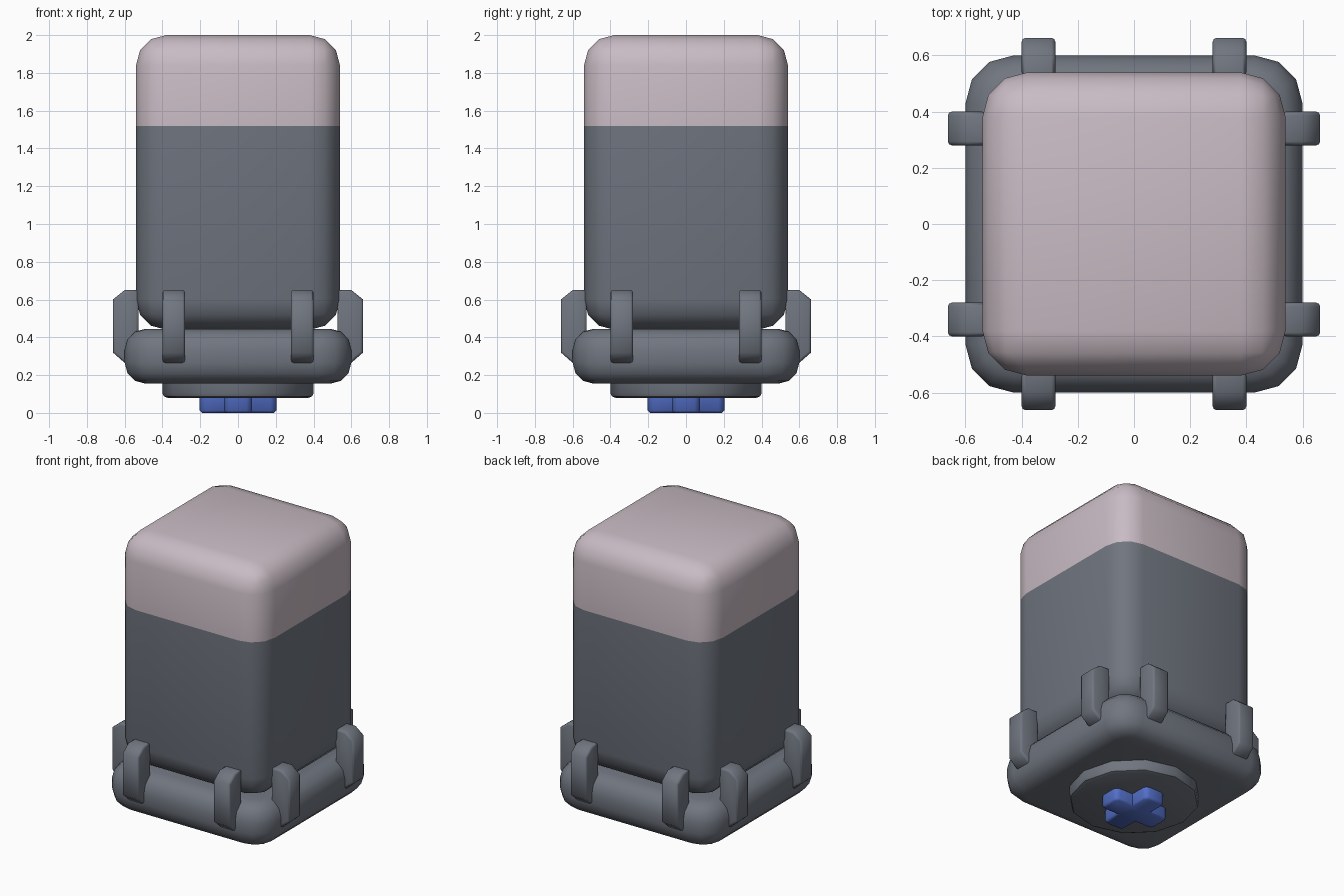
import bpy, bmesh, math
from mathutils import Matrix

if "Cube" in bpy.data.objects:
    bpy.data.objects.remove(bpy.data.objects["Cube"])


def material(name, rgb):
    m = bpy.data.materials.new(name)
    m.diffuse_color = (*rgb, 1)
    m.use_nodes = True
    m.node_tree.nodes["Principled BSDF"].inputs["Base Color"].default_value = m.diffuse_color
    return m


SLATE = material("slate grey", (0.162, 0.18, 0.215))
PINK = material("pale pink grey", (0.58, 0.50, 0.55))
BLUE = material("blue", (0.09, 0.165, 0.60))


def finish(bm, name, *mats, angle=50):
    bmesh.ops.recalc_face_normals(bm, faces=bm.faces[:])
    me = bpy.data.meshes.new(name)
    for f in bm.faces:
        f.smooth = True
    bm.to_mesh(me)
    bm.free()
    me.set_sharp_from_angle(angle=math.radians(angle))
    for m in mats:
        me.materials.append(m)
    ob = bpy.data.objects.new(name, me)
    bpy.context.collection.objects.link(ob)
    return ob


def bevel(bm, edges, offset, segments):
    bmesh.ops.bevel(bm, geom=edges, offset=offset, segments=segments,
                    profile=0.5, affect='EDGES', clamp_overlap=True)


def extrude_outline(points, z0, z1):
    """Closed prism from an xy outline."""
    bm = bmesh.new()
    face = bm.faces.new([bm.verts.new((x, y, z0)) for x, y in points])
    new = bmesh.ops.extrude_face_region(bm, geom=[face])["geom"]
    bmesh.ops.translate(bm, vec=(0, 0, z1 - z0),
                        verts=[v for v in new if isinstance(v, bmesh.types.BMVert)])
    bmesh.ops.recalc_face_normals(bm, faces=bm.faces[:])
    return bm


def square(r):
    return [(-r, -r), (r, -r), (r, r), (-r, r)]


def upright(e):
    return abs(e.verts[0].co.z - e.verts[1].co.z) > 1e-4


# Tall rounded body with a pale upper band
bm = extrude_outline(square(0.54), 0.44, 2.0)
bevel(bm, bm.edges[:], 0.16, 3)
bmesh.ops.bisect_plane(bm, geom=bm.verts[:] + bm.edges[:] + bm.faces[:],
                       plane_co=(0, 0, 1.52), plane_no=(0, 0, 1))
for f in bm.faces:
    f.material_index = int(f.calc_center_median().z > 1.52)
finish(bm, "body", SLATE, PINK)

# Wider rounded base plate
bm = extrude_outline(square(0.6), 0.155, 0.445)
bevel(bm, [e for e in bm.edges if upright(e)], 0.17, 3)
bevel(bm, [e for e in bm.edges if not upright(e)], 0.11, 3)
finish(bm, "base")
bpy.data.objects["base"].data.materials.append(SLATE)

# Round hub under the base
ring = [(0.4 * math.cos(i * math.pi / 6), 0.4 * math.sin(i * math.pi / 6)) for i in range(12)]
bm = extrude_outline(ring, 0.08, 0.2)
bevel(bm, [e for e in bm.edges if not upright(e) and e.verts[0].co.z < 0.1], 0.025, 2)
finish(bm, "hub", SLATE, angle=35)

# Cross-shaped connector below the hub
w, r = 0.075, 0.203
quarter = [(r, -w), (r, w), (w, w)]
cross = []
for c, s in ((1, 0), (0, 1), (-1, 0), (0, -1)):
    cross += [(x * c - y * s, x * s + y * c) for x, y in quarter]
bm = extrude_outline(cross, 0.0, 0.12)
tips = [e for e in bm.edges if upright(e)
        and max(abs(e.verts[0].co.x), abs(e.verts[0].co.y)) > 0.15]
bevel(bm, tips, 0.03, 2)
bevel(bm, [e for e in bm.edges if not upright(e) and e.verts[0].co.z < 0.01], 0.012, 1)
finish(bm, "cross_connector", BLUE)

# Two clips on each of the four sides
clip = [(0.527, 0.65), (0.60, 0.65), (0.663, 0.60), (0.663, 0.32), (0.60, 0.265), (0.527, 0.265)]
for side in range(4):
    for n, offset in enumerate((-0.34, 0.34)):
        bm = extrude_outline(clip, -0.06, 0.06)
        bevel(bm, [e for e in bm.edges if not upright(e)], 0.014, 2)
        # stand the profile up, slide it along the side, turn it to its side
        bm.transform(Matrix.Rotation(side * math.pi / 2, 4, 'Z')
                     @ Matrix.Translation((0, offset, 0))
                     @ Matrix.Rotation(math.pi / 2, 4, 'X'))
        finish(bm, f"clip_{side + 1}_{n + 1}", SLATE)
